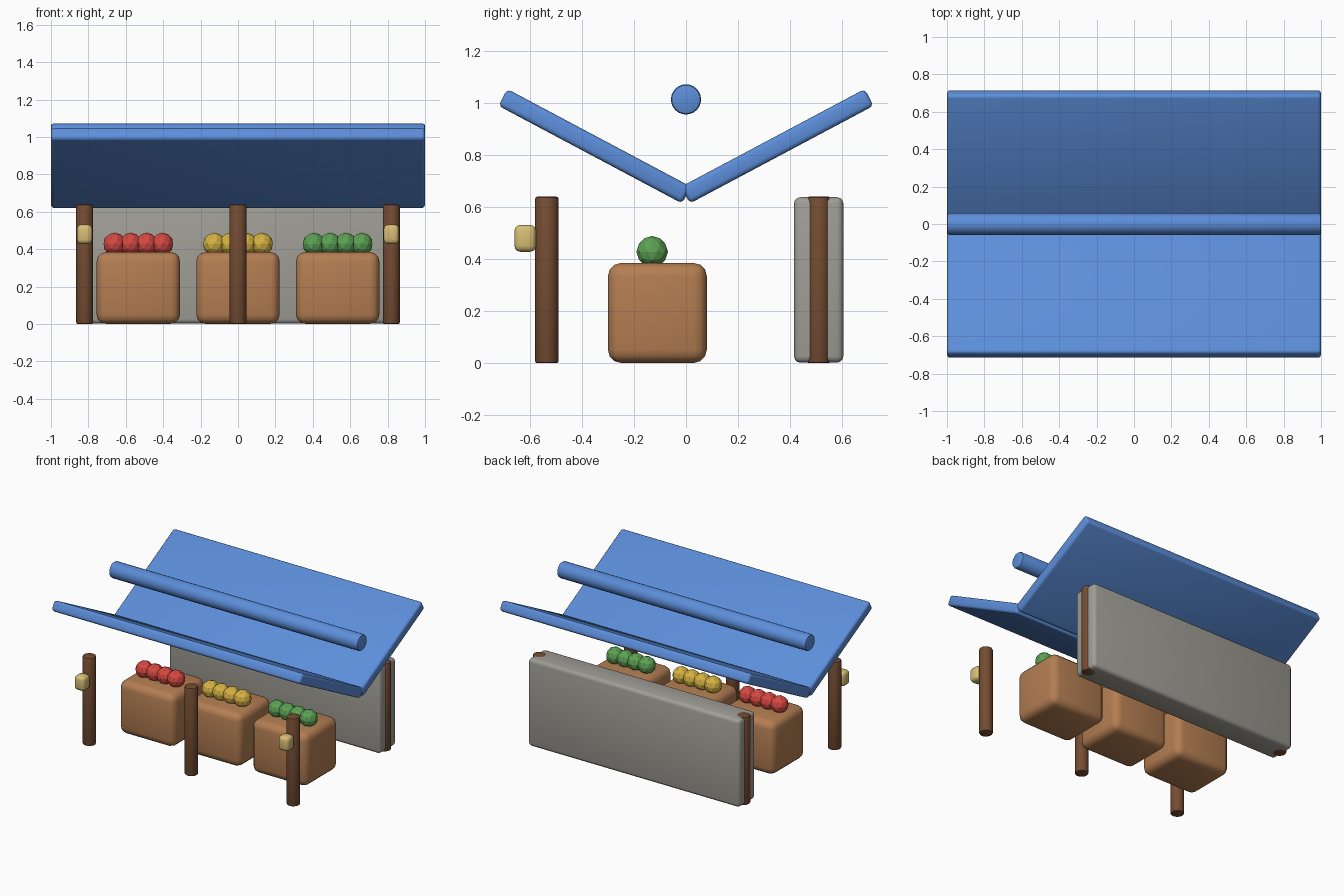
import bpy, math

if "Cube" in bpy.data.objects:
    bpy.data.objects.remove(bpy.data.objects["Cube"])

def material(name, r, g, b):
    """Flat colour given as sRGB 0-255, stored linear."""
    m = bpy.data.materials.new(name)
    lin = [((c / 255 + 0.055) / 1.055) ** 2.4 for c in (r, g, b)]
    m.diffuse_color = (*lin, 1)
    m.use_nodes = True
    m.node_tree.nodes["Principled BSDF"].inputs["Base Color"].default_value = m.diffuse_color
    return m

BLUE = material("awning blue", 92, 142, 218)
WOOD = material("dark wood", 116, 76, 50)
CRATE = material("crate brown", 180, 126, 82)
GREY = material("wall grey", 160, 158, 150)
LAMP = material("lamp cream", 216, 190, 118)
RED = material("fruit red", 214, 72, 66)
YELLOW = material("fruit yellow", 214, 178, 66)
GREEN = material("fruit green", 92, 162, 84)

def finish(name, mat, bevel=0, segments=3):
    """Name, colour, round the edges and smooth the active object."""
    o = bpy.context.object
    o.name = name
    o.data.materials.append(mat)
    bpy.ops.object.transform_apply(location=False, rotation=False, scale=True)
    if bevel:
        b = o.modifiers.new("rounding", 'BEVEL')
        b.width, b.segments = bevel, segments
        b.limit_method, b.angle_limit = 'ANGLE', math.radians(40)
        bpy.ops.object.modifier_apply(modifier="rounding")
    bpy.ops.object.shade_smooth_by_angle(angle=math.radians(35))
    return o

def box(name, mat, centre, size, bevel, tilt=0):
    bpy.ops.mesh.primitive_cube_add(size=1, location=centre, rotation=(tilt, 0, 0))
    bpy.context.object.scale = size
    return finish(name, mat, bevel)

def rod(name, mat, centre, radius, length, bevel, rot=(0, 0, 0)):
    bpy.ops.mesh.primitive_cylinder_add(vertices=24, radius=radius, depth=length,
                                        location=centre, rotation=rot)
    return finish(name, mat, bevel, 2)

# V-shaped awning: two tilted panels meeting in a valley
for side, label in ((-1, "front"), (1, "back")):
    box(label + "_awning_panel", BLUE, (0, side * 0.351, 0.834), (2, 0.80, 0.073),
        0.018, side * math.radians(28))

# Roller above the valley
rod("awning_roller", BLUE, (0, 0, 1.014), 0.058, 2, 0.012, (0, math.pi / 2, 0))

# Front posts, and back posts half sunk in the wall ends
for x in (-0.82, 0, 0.82):
    rod("front_post", WOOD, (x, -0.535, 0.32), 0.045, 0.64, 0.008)
for x in (-0.82, 0.82):
    rod("back_post", WOOD, (x, 0.51, 0.32), 0.045, 0.64, 0.008)

# Back wall
box("back_wall", GREY, (0, 0.51, 0.32), (1.70, 0.19, 0.636), 0.025)

# Lamps on the outer front posts
for x in (-0.82, 0.82):
    box("post_lamp", LAMP, (x, -0.618, 0.48), (0.082, 0.084, 0.104), 0.024)

# Crates, each with a row of four fruits
for x, mat in ((-0.533, RED), (0, YELLOW), (0.533, GREEN)):
    box("crate", CRATE, (x, -0.11, 0.193), (0.446, 0.38, 0.384), 0.05)
    for i in range(4):
        bpy.ops.mesh.primitive_ico_sphere_add(
            subdivisions=2, radius=0.061,
            location=(x + (i - 1.5) * 0.085, -0.13, 0.428))
        fruit = finish("fruit", mat)
        fruit.data.shade_flat()
